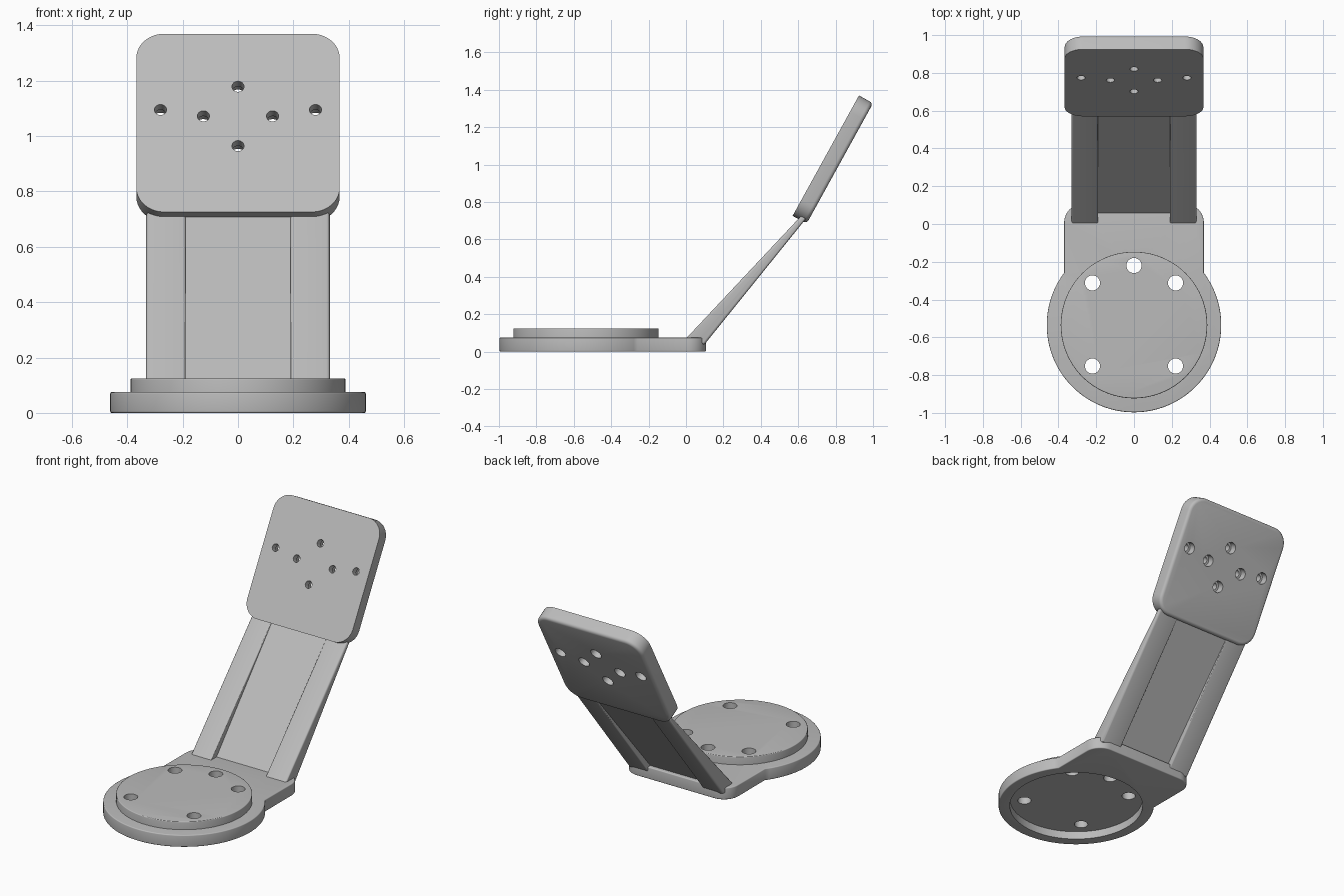
import bpy, bmesh, math
from mathutils import Matrix, Vector

if "Cube" in bpy.data.objects:
    bpy.data.objects.remove(bpy.data.objects["Cube"], do_unlink=True)

grey = bpy.data.materials.new("light grey")
grey.use_nodes = True
grey.diffuse_color = (0.5, 0.5, 0.5, 1)
grey.node_tree.nodes["Principled BSDF"].inputs["Base Color"].default_value = (0.5, 0.5, 0.5, 1)


def arc(cx, cy, r, start, end, steps):
    angles = [math.radians(start + (end - start) * i / steps) for i in range(steps + 1)]
    return [(cx + r * math.cos(a), cy + r * math.sin(a)) for a in angles]


def prism(name, outline, low, high, matrix=Matrix(), low_bevel=0, high_bevel=0):
    """Extrude an outline along local z, rounding the rim of either cap."""
    bm = bmesh.new()
    face = bm.faces.new([bm.verts.new((x, y, low)) for x, y in outline])
    grown = bmesh.ops.extrude_face_region(bm, geom=[face])["geom"]
    for v in grown:
        if isinstance(v, bmesh.types.BMVert):
            v.co.z = high
    for level, size in ((low, low_bevel), (high, high_bevel)):
        if size:
            rim = [e for e in bm.edges if all(abs(v.co.z - level) < 1e-5 for v in e.verts)]
            bmesh.ops.bevel(bm, geom=rim, offset=size, segments=4, profile=0.5, affect='EDGES')
    bm.transform(matrix)
    bmesh.ops.recalc_face_normals(bm, faces=bm.faces)
    mesh = bpy.data.meshes.new(name)
    bm.to_mesh(mesh)
    bm.free()
    mesh.materials.append(grey)
    obj = bpy.data.objects.new(name, mesh)
    bpy.context.collection.objects.link(obj)
    return obj


def disc(name, x, y, r, low, high, matrix=Matrix(), steps=32, **bevels):
    return prism(name, arc(x, y, r, 0, 360, steps)[:-1], low, high, matrix, **bevels)


def activate(obj):
    bpy.ops.object.select_all(action='DESELECT')
    obj.select_set(True)
    bpy.context.view_layer.objects.active = obj


def cut(obj, cutters):
    activate(obj)
    for cutter in cutters:
        mod = obj.modifiers.new("hole", 'BOOLEAN')
        mod.operation = 'DIFFERENCE'
        mod.solver = 'EXACT'
        mod.object = cutter
        bpy.ops.object.modifier_apply(modifier=mod.name)


def discard(cutters):
    for cutter in cutters:
        bpy.data.objects.remove(cutter, do_unlink=True)


# Base: round foot with a tongue towards the back
CY, R, HALF, BACK, CORNER = -0.535, 0.462, 0.37, 0.107, 0.1
meet = math.degrees(math.acos(HALF / R))
outline = (arc(0, CY, R, 180 - meet, 360 + meet, 80)
           + arc(HALF - CORNER, BACK - CORNER, CORNER, 0, 90, 10)
           + arc(CORNER - HALF, BACK - CORNER, CORNER, 90, 180, 10))
base = prism("base", outline, 0, 0.075, low_bevel=0.006, high_bevel=0.006)
raised_disc = disc("raised_disc", 0, CY, 0.388, 0.065, 0.125, steps=96, high_bevel=0.005)

# Recess under the base and five screw holes through it
recess = disc("recess_cutter", 0, CY, 0.395, -0.1, 0.05, steps=96)
holes = [disc("hole_cutter", x, CY + y, 0.04, -0.2, 0.3)
         for x, y in ((0, 0.315), (0.22, 0.223), (-0.22, 0.223), (0.22, -0.217), (-0.22, -0.217))]
cut(base, [recess] + holes)
cut(raised_disc, holes)
discard([recess] + holes)

# Arm: two tapered rails with a thin web between them
sideways = Matrix(((0, 0, 1, 0), (1, 0, 0, 0), (0, 1, 0, 0), (0, 0, 0, 1)))
rail = [(0.0, 0.07), (0.05, 0.035), (0.1, 0.04), (0.645, 0.715), (0.615, 0.725)]
web = [(0.045, 0.06), (0.07, 0.06), (0.64, 0.72), (0.615, 0.72)]
parts = [base, raised_disc]
for side, sign in (("left", 1), ("right", -1)):
    mirror = Matrix.Diagonal((sign, 1, 1, 1))
    parts.append(prism(side + "_rail", rail, 0.19, 0.332, mirror @ sideways,
                       low_bevel=0.006, high_bevel=0.013))
parts.append(prism("arm_web", web, -0.2, 0.2, sideways))

# Head plate: rounded square leaning back, local z pointing out of its back
up = Vector((0, 0.355, 0.644)).normalized()
out = Vector((0, up.z, -up.y))
tilt = Matrix((Vector((-1, 0, 0)), up, out)).transposed().to_4x4()
tilt.translation = Vector((0, 0.57, 0.726)) + up * 0.3675
c = 0.3675 - CORNER
square = [p for i, (x, y) in enumerate(((c, c), (-c, c), (-c, -c), (c, -c)))
          for p in arc(x, y, CORNER, 90 * i, 90 * i + 90, 10)]
plate = prism("head_plate", square, 0, 0.086, tilt, high_bevel=0.02)

# Countersunk screw holes in the head plate
spots = ((0, 0.15), (0, -0.095), (0.28, 0.054), (-0.28, 0.054), (0.125, 0.028), (-0.125, 0.028))
holes = [disc("hole_cutter", x, y, r, low, 0.2, tilt, 24)
         for x, y in spots for r, low in ((0.022, -0.1), (0.035, 0.04))]
cut(plate, holes)
discard(holes)
parts.append(plate)

for part in parts:
    activate(part)
    bpy.ops.object.shade_smooth_by_angle(angle=math.radians(35))
